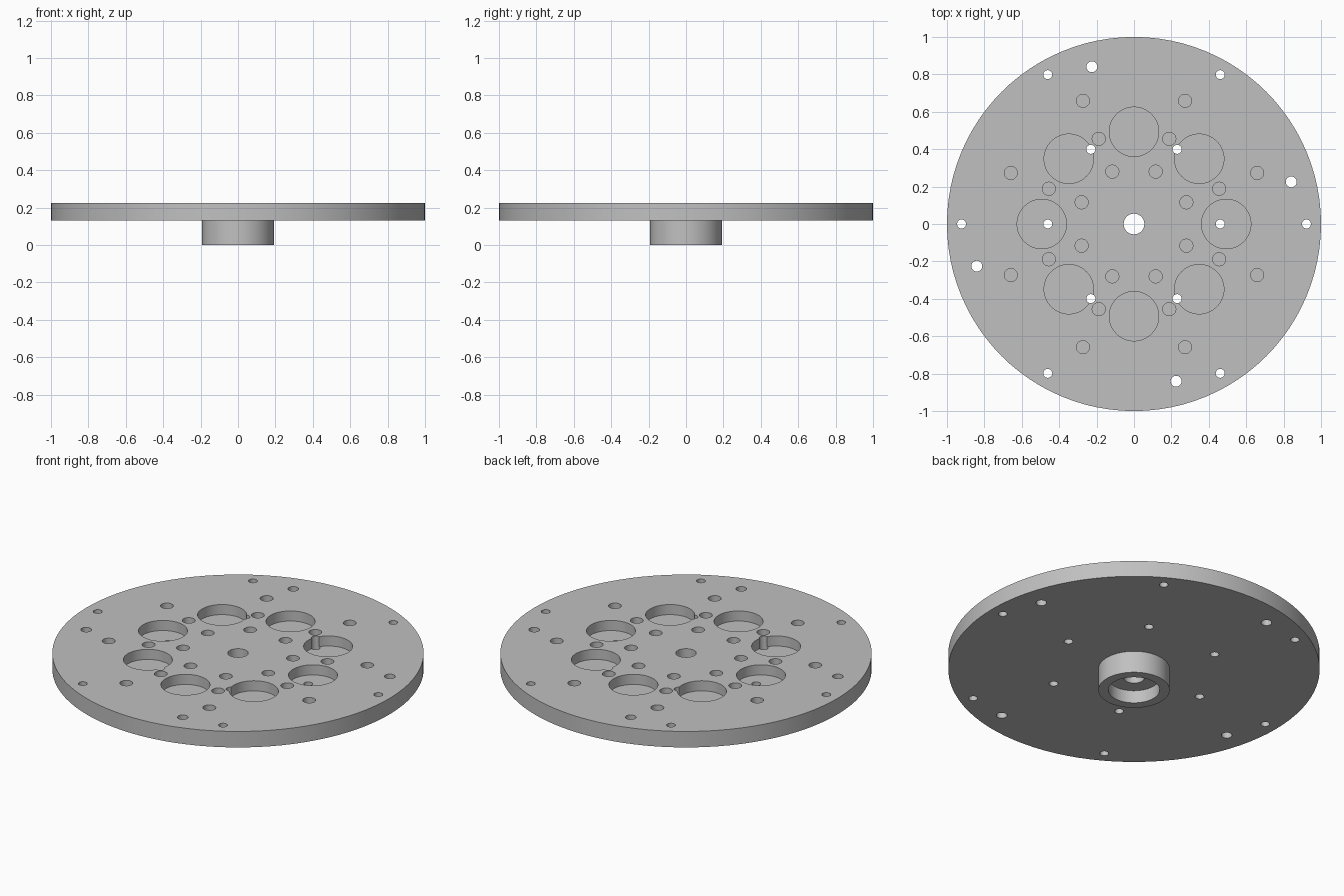
import bpy, bmesh
from math import cos, sin, tau, radians
from mathutils import Matrix

cube = bpy.data.objects.get("Cube")
if cube:
    bpy.data.objects.remove(cube)

PLATE_TOP, PLATE_BOTTOM = 0.225, 0.13
POCKET_FLOOR = 0.165

grey = bpy.data.materials.new("machined grey")
grey.use_nodes = True
grey.diffuse_color = (0.53, 0.53, 0.53, 1)
grey.node_tree.nodes["Principled BSDF"].inputs["Base Color"].default_value = grey.diffuse_color


def to_object(name, bm):
    bmesh.ops.recalc_face_normals(bm, faces=bm.faces)
    mesh = bpy.data.meshes.new(name)
    bm.to_mesh(mesh)
    bm.free()
    mesh.materials.append(grey)
    obj = bpy.data.objects.new(name, mesh)
    bpy.context.collection.objects.link(obj)
    return obj


def lathe(name, profile, steps):
    """Revolve a closed (radius, height) profile around z."""
    bm = bmesh.new()
    rings = [[bm.verts.new((r * cos(tau * i / steps), r * sin(tau * i / steps), z))
              for r, z in profile] for i in range(steps)]
    count = len(profile)
    for i in range(steps):
        a, b = rings[i], rings[(i + 1) % steps]
        for j in range(count):
            k = (j + 1) % count
            bm.faces.new((a[j], b[j], b[k], a[k]))
    return to_object(name, bm)


def drill_ring(bm, count, ring_radius, start, hole_radius, bottom, segments=32):
    """Add a circle of cylindrical cutters."""
    top = PLATE_TOP + 0.1
    for i in range(count):
        angle = radians(start) + tau * i / count
        place = Matrix.Translation((ring_radius * cos(angle), ring_radius * sin(angle),
                                    (top + bottom) / 2))
        bmesh.ops.create_cone(bm, cap_ends=True, segments=segments, radius1=hole_radius,
                              radius2=hole_radius, depth=top - bottom, matrix=place)


# Disc with stepped hub: centre hole, wider bore underneath
plate = lathe("flange_plate", [
    (0.055, PLATE_TOP), (1, PLATE_TOP), (1, PLATE_BOTTOM), (0.192, PLATE_BOTTOM),
    (0.192, 0), (0.138, 0), (0.138, 0.075), (0.055, 0.075)], 96)

# Blind pockets and blind pin holes
bm = bmesh.new()
drill_ring(bm, 8, 0.493, 0, 0.132, POCKET_FLOOR, 64)
for ring in (0.303, 0.493, 0.713):
    drill_ring(bm, 8, ring, 22.5, 0.035, POCKET_FLOOR)
blind_cutter = to_object("blind_hole_cutter", bm)

# Holes right through the plate
bm = bmesh.new()
for ring in (0.461, 0.922):
    drill_ring(bm, 6, ring, 0, 0.024, 0.05)
drill_ring(bm, 4, 0.87, 15, 0.029, 0.05)
through_cutter = to_object("through_hole_cutter", bm)

bpy.ops.object.select_all(action='DESELECT')
bpy.context.view_layer.objects.active = plate
plate.select_set(True)
for cutter in (blind_cutter, through_cutter):
    cut = plate.modifiers.new("drill", 'BOOLEAN')
    cut.operation = 'DIFFERENCE'
    cut.solver = 'EXACT'
    cut.object = cutter
    bpy.ops.object.modifier_apply(modifier=cut.name)
    bpy.data.objects.remove(cutter)

bpy.ops.object.shade_smooth_by_angle(angle=radians(30))
